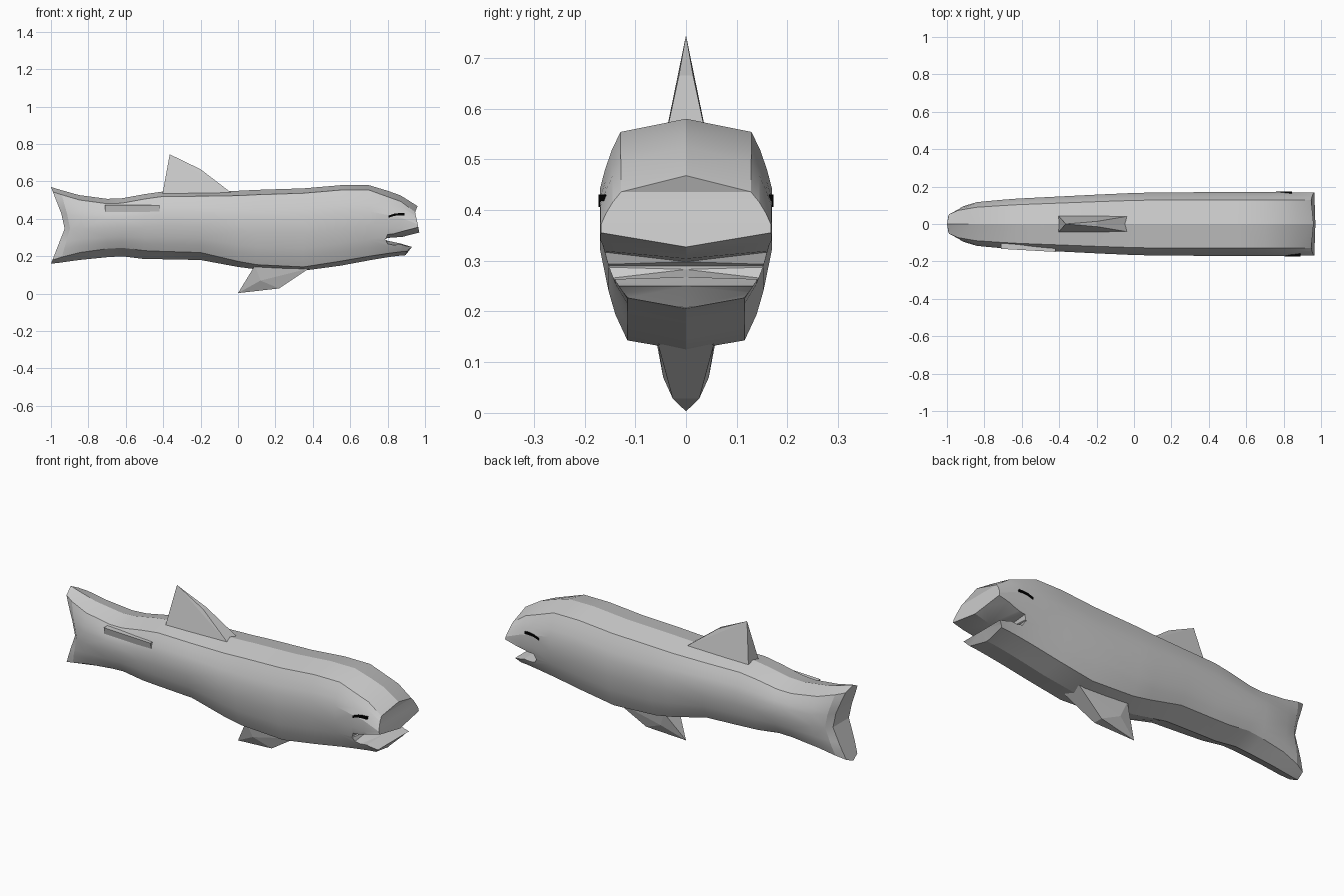
import bpy, bmesh
from mathutils import Vector

if "Cube" in bpy.data.objects:
    bpy.data.objects.remove(bpy.data.objects["Cube"])


def finish(name, bm, smooth=False):
    bmesh.ops.recalc_face_normals(bm, faces=bm.faces[:])
    mesh = bpy.data.meshes.new(name)
    bm.to_mesh(mesh)
    bm.free()
    ob = bpy.data.objects.new(name, mesh)
    bpy.context.collection.objects.link(ob)
    if smooth:
        activate(ob)
        bpy.ops.object.shade_smooth_by_angle(angle=0.3)
    return ob


def activate(ob):
    bpy.ops.object.select_all(action='DESELECT')
    ob.select_set(True)
    bpy.context.view_layer.objects.active = ob


def hull(name, points):
    bm = bmesh.new()
    for p in points:
        bm.verts.new(p)
    bmesh.ops.convex_hull(bm, input=bm.verts[:])
    for v in [v for v in bm.verts if not v.link_faces]:
        bm.verts.remove(v)
    return finish(name, bm)


def mirrored(half):
    return [(x, s * y, z) for x, y, z in half for s in (1, -1)]


# Body cross-section: (fraction down the side, fraction of half width)
SIDE = [(0, .76), (.1, .86), (.21, .94), (.32, 1), (.54, 1), (.75, .9), (.87, .82), (1, .68)]
# Stations: x, half width, top z, bottom z, lower chamfer height, tail notch depth
STATIONS = [
    (-1.0, .068, .57, .16, .02, .08), (-.95, .095, .555, .166, .03, .055),
    (-.85, .117, .527, .18, .04, .015), (-.7, .13, .507, .195, .045, 0),
    (-.62, .136, .51, .20, .045, 0), (-.5, .142, .532, .185, .045, 0),
    (-.4, .147, .546, .184, .042, 0), (-.2, .157, .547, .18, .04, 0),
    (0, .166, .55, .143, .03, 0), (.1, .168, .555, .13, .025, 0),
    (.35, .17, .563, .123, .02, 0), (.55, .17, .58, .15, .024, 0),
    (.7, .17, .58, .178, .022, 0), (.8, .17, .55, .195, .02, 0),
    (.87, .169, .525, .204, .02, 0), (.96, .168, .468, .212, .02, 0)]


def section(x, w, top, bot, low, notch):
    drop = .026 if x < .75 else .032
    right = [(w * f, top - drop + (bot + low - top + drop) * t) for t, f in SIDE]
    ring = [(0, top)] + right + [(0, bot)] + [(-y, z) for y, z in reversed(right)]
    mid, half = (top + bot) / 2, (top - bot) / 2
    out = []
    for y, z in ring:
        px = x + notch * (1 - abs(z - mid) / half)
        if x == .96:   # snout leans forward and is pointed in plan
            px += .04 * min(1, (top - z) / .125) - .03 * abs(y) / w
        out.append((px, y, z))
    return out


# Body: lofted hull with strip caps at tail and snout
bm = bmesh.new()
rings = [[bm.verts.new(p) for p in section(*s)] for s in STATIONS]
n = len(rings[0])
for a, b in zip(rings, rings[1:]):
    for i in range(n):
        j = (i + 1) % n
        bm.faces.new((a[i], a[j], b[j], b[i]))
for r in (rings[0], rings[-1]):
    for i in range(n // 2):
        quad = [r[i], r[i + 1], r[n - i - 1], r[-i]]
        bm.faces.new(list(dict.fromkeys(quad)))
bmesh.ops.triangulate(bm, faces=bm.faces[:])
body = finish("body", bm)

# Mouth cutter: x, z on the centre line, z change at the side
MOUTH = [(.785, .29, 0), (.80, .298, .02), (.88, .304, .03), (1.0, .335, .03),
         (1.2, .345, .03), (1.2, .05, 0), (.89, .05, 0), (.897, .208, .01),
         (.93, .25, 0), (.87, .268, -.005), (.80, .283, -.02)]
bm = bmesh.new()
cuts = [[bm.verts.new((x, y, z + d * abs(y) / .17)) for x, z, d in MOUTH] for y in (-.25, 0, .25)]
for a, b in zip(cuts, cuts[1:]):
    for i in range(len(MOUTH)):
        j = (i + 1) % len(MOUTH)
        bm.faces.new((a[i], a[j], b[j], b[i]))
bm.faces.new(cuts[0])
bm.faces.new(cuts[-1])
bmesh.ops.triangulate(bm, faces=bm.faces[:])
cutter = finish("mouth_cutter", bm)
cutter.hide_render = True
mod = body.modifiers.new("mouth", 'BOOLEAN')
mod.operation = 'DIFFERENCE'
mod.solver = 'EXACT'
mod.object = cutter
activate(body)
bpy.ops.object.modifier_apply(modifier=mod.name)
bpy.data.objects.remove(cutter)
activate(body)
bpy.ops.object.shade_smooth_by_angle(angle=0.3)

# Dorsal fin
hull("dorsal_fin", [(-.365, 0, .745)] + mirrored(
    [(-.2, .014, .665), (-.405, .045, .525), (-.03, .042, .535)]))

# Belly fin
hull("belly_fin", [(0, 0, .003)] + mirrored(
    [(.22, .026, .028), (.09, .06, .15), (.38, .055, .135), (.12, .045, .07)]))

# Flank slot on the front side only
hull("flank_slot", [(x, y + d, z + e) for x, y, z in ((-.71, -.131, .455), (-.42, -.147, .455))
                    for d, e in ((.03, .018), (.03, -.018), (-.002, .018), (.006, -.018))])

# Eyes: thin black curved slits
black = bpy.data.materials.new("black")
black.diffuse_color = (0, 0, 0, 1)
black.use_nodes = True
black.node_tree.nodes["Principled BSDF"].inputs["Base Color"].default_value = black.diffuse_color
for name, side, x0 in (("eye_front", -1, .805), ("eye_back", 1, .76)):
    bm = bmesh.new()
    path = [(x0, .412), (x0 + .03, .422), (x0 + .06, .425), (x0 + .085, .424)]
    loops = [[bm.verts.new((x, side * y, z + e)) for y, e in
              ((.155, -.006), (.173, -.006), (.173, .006), (.155, .006))] for x, z in path]
    for a, b in zip(loops, loops[1:]):
        for i in range(4):
            bm.faces.new((a[i], a[i - 1], b[i - 1], b[i]))
    bm.faces.new(loops[0])
    bm.faces.new(loops[-1])
    finish(name, bm).data.materials.append(black)
